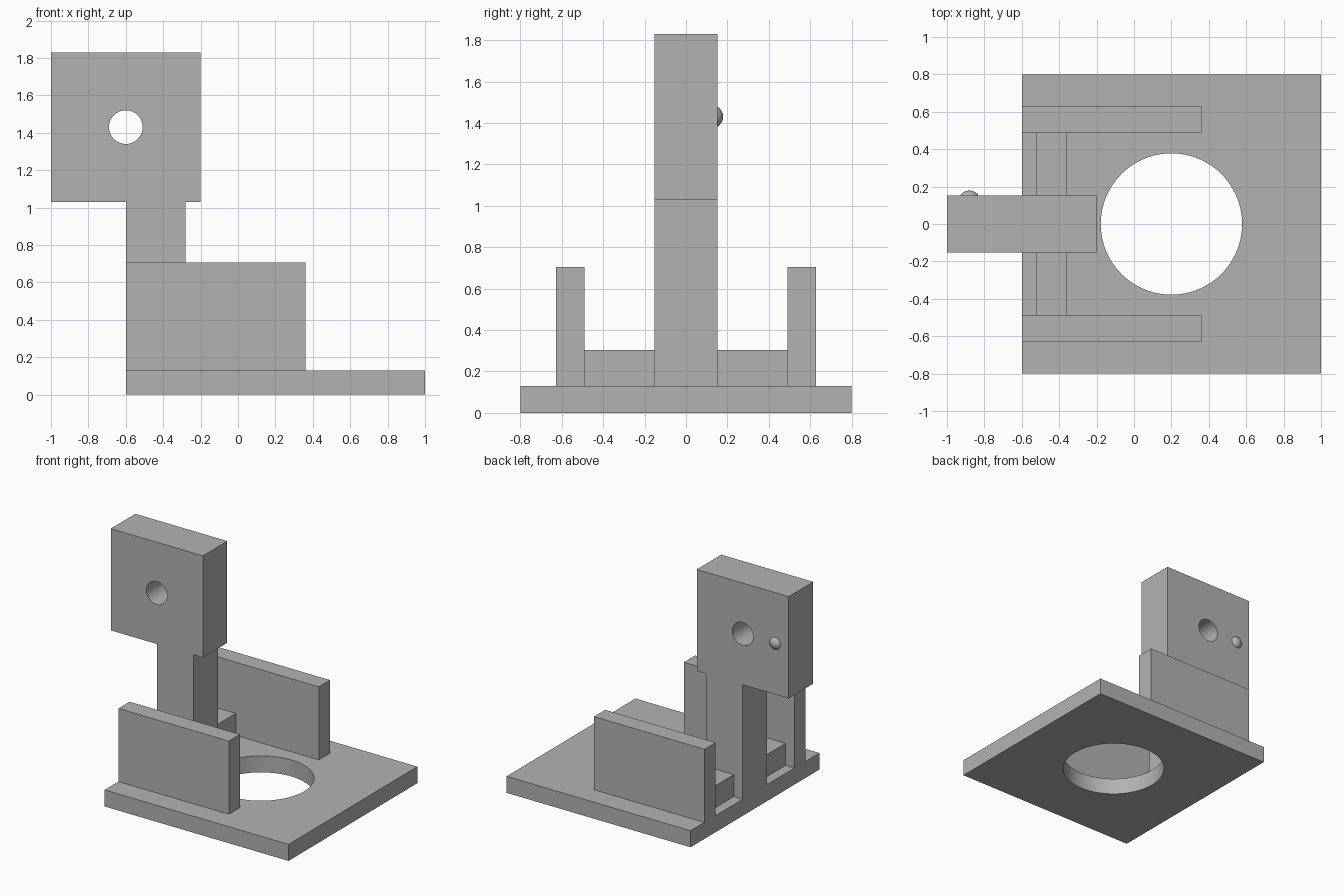
import bpy
import math

cube = bpy.data.objects.get("Cube")
if cube:
    bpy.data.objects.remove(cube, do_unlink=True)

# Single grey material
GREY = (0.45, 0.45, 0.45, 1.0)
grey = bpy.data.materials.new("plain grey")
grey.use_nodes = True
grey.diffuse_color = GREY
grey.node_tree.nodes["Principled BSDF"].inputs["Base Color"].default_value = GREY


def box(name, x, y, z):
    """Box from (min, max) spans on each axis."""
    spans = (x, y, z)
    bpy.ops.mesh.primitive_cube_add(size=1, location=[sum(s) / 2 for s in spans])
    ob = bpy.context.object
    ob.name = name
    ob.scale = [s[1] - s[0] for s in spans]
    bpy.ops.object.transform_apply(location=False, rotation=False, scale=True)
    ob.data.materials.append(grey)
    return ob


def smooth(ob):
    bpy.ops.object.select_all(action='DESELECT')
    ob.select_set(True)
    bpy.context.view_layer.objects.active = ob
    bpy.ops.object.shade_smooth_by_angle(angle=math.radians(30))


def drill(ob, centre, radius, rotation=(0, 0, 0)):
    """Cut a round through-hole and remove the cutter."""
    bpy.ops.mesh.primitive_cylinder_add(vertices=72, radius=radius, depth=0.8,
                                        location=centre, rotation=rotation)
    cutter = bpy.context.object
    cutter.hide_render = True
    cutter.data.materials.append(grey)
    mod = ob.modifiers.new("hole", 'BOOLEAN')
    mod.operation = 'DIFFERENCE'
    mod.solver = 'EXACT'
    mod.object = cutter
    bpy.context.view_layer.objects.active = ob
    bpy.ops.object.modifier_apply(modifier=mod.name)
    bpy.data.objects.remove(cutter, do_unlink=True)
    smooth(ob)


BASE_TOP = 0.13
HALF = 0.152     # half thickness of post and head

# Base plate with large round opening
base = box("base_plate", (-0.6, 1), (-0.8, 0.8), (0, BASE_TOP))
drill(base, (0.2, 0, 0.06), 0.378)

# Side walls and the low cross bars joining them to the post
for side, s in (("right", -1), ("left", 1)):
    wall_y = sorted((s * 0.49, s * 0.628))
    bar_y = sorted((s * HALF, s * 0.49))
    if side == "right":
        names = ("front_wall", "front_cross_bar")
    else:
        names = ("back_wall", "back_cross_bar")
    box(names[0], (-0.6, 0.36), wall_y, (BASE_TOP, 0.705))
    box(names[1], (-0.522, -0.362), bar_y, (BASE_TOP, 0.303))

# Upright post
box("post", (-0.6, -0.28), (-HALF, HALF), (BASE_TOP, 1.03))

# Square head with a hole through it
head = box("head_block", (-1, -0.2), (-HALF, HALF), (1.03, 1.83))
drill(head, (-0.6, 0, 1.43), 0.09, (math.pi / 2, 0, 0))

# Small round button on the back of the head
bpy.ops.mesh.primitive_uv_sphere_add(segments=40, ring_count=20, radius=0.056,
                                     location=(-0.88, 0.123, 1.43))
button = bpy.context.object
button.name = "head_button"
button.data.materials.append(grey)
smooth(button)
